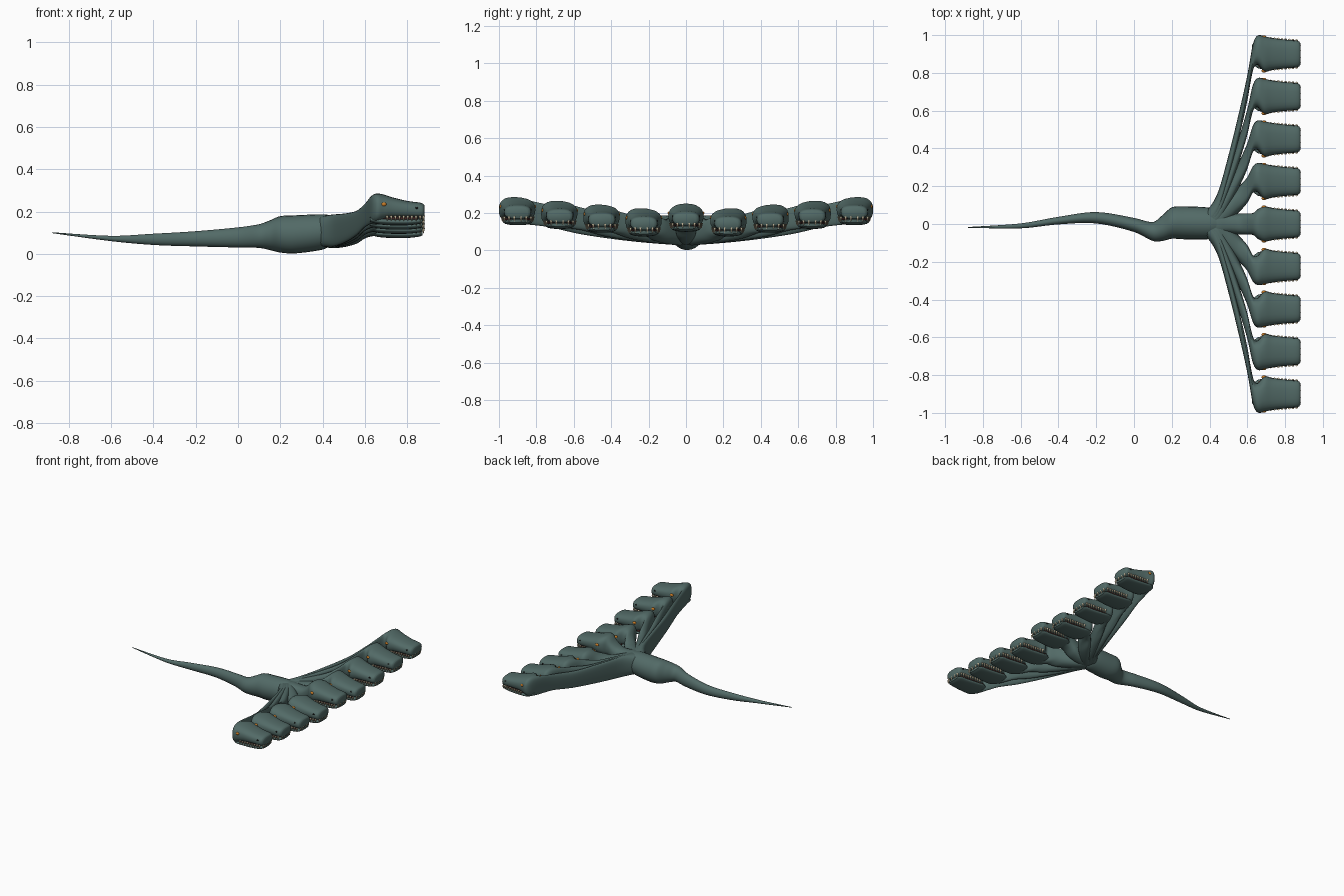
import bpy, bmesh, math
from mathutils import Matrix, Vector

cube = bpy.data.objects.get("Cube")
if cube:
    bpy.data.objects.remove(cube, do_unlink=True)


def material(name, rgb, rough=0.6):
    m = bpy.data.materials.new(name)
    m.use_nodes = True
    m.diffuse_color = (*rgb, 1)
    shader = next(n for n in m.node_tree.nodes if n.type == 'BSDF_PRINCIPLED')
    shader.inputs["Base Color"].default_value = (*rgb, 1)
    shader.inputs["Roughness"].default_value = rough
    return m


skin = material("teal_skin", (0.085, 0.145, 0.135))
ivory = material("ivory_teeth", (0.82, 0.7, 0.48))
amber = material("amber_eye", (0.58, 0.2, 0.02))
black = material("black", (0.01, 0.01, 0.01))
mouth_red = material("dark_mouth", (0.06, 0.02, 0.018))


def finish(name, bm, mat, angle=50):
    bmesh.ops.recalc_face_normals(bm, faces=bm.faces)
    mesh = bpy.data.meshes.new(name)
    bm.to_mesh(mesh)
    bm.free()
    mesh.materials.append(mat)
    obj = bpy.data.objects.new(name, mesh)
    bpy.context.collection.objects.link(obj)
    bpy.ops.object.select_all(action='DESELECT')
    obj.select_set(True)
    bpy.context.view_layer.objects.active = obj
    bpy.ops.object.shade_smooth_by_angle(angle=math.radians(angle))
    return obj


def refine(rows, steps):
    """Smooth curve through the given sections."""
    rows = [Vector(r) for r in rows]
    out = []
    for i in range(len(rows) - 1):
        a, b = rows[i], rows[i + 1]
        ta = (b - rows[max(i - 1, 0)]) / 2
        tb = (rows[min(i + 2, len(rows) - 1)] - a) / 2
        # Limit tangents where neighbouring spans differ in length
        span = b[0] - a[0]
        ta *= min(1, span / max(ta[0], 1e-6))
        tb *= min(1, span / max(tb[0], 1e-6))
        for k in range(steps):
            t = k / steps
            t2, t3 = t * t, t * t * t
            out.append(a * (2*t3 - 3*t2 + 1) + ta * (t3 - 2*t2 + t)
                       + b * (3*t2 - 2*t3) + tb * (t3 - t2))
    return out + [rows[-1]]


def loft(name, rows, mat, power=2.0, steps=4, sides=24):
    """Skin cross-sections (x, y, half width, top, bottom) along x."""
    bm = bmesh.new()
    rings = []
    for x, y, w, top, bottom in refine(rows, steps):
        ring = []
        for k in range(sides):
            a = math.tau * k / sides
            c, s = math.cos(a), math.sin(a)
            p = 2 / power
            ring.append(bm.verts.new((
                x, y + w * math.copysign(abs(c) ** p, c),
                (top + bottom) / 2 + (top - bottom) / 2 * math.copysign(abs(s) ** p, s))))
        rings.append(ring)
    for r, q in zip(rings, rings[1:]):
        for k in range(sides):
            n = (k + 1) % sides
            bm.faces.new((r[k], r[n], q[n], q[k]))
    bm.faces.new(rings[0])
    bm.faces.new(rings[-1])
    return finish(name, bm, mat)


def balls(name, centres, size, mat):
    bm = bmesh.new()
    for c in centres:
        bmesh.ops.create_uvsphere(
            bm, u_segments=12, v_segments=8, radius=1,
            matrix=Matrix.Translation(c) @ Matrix.Diagonal((*size, 1)))
    return finish(name, bm, mat)


# Body and winding tail
loft("body_and_tail", [
    (-0.88, -0.018, 0.002, 0.102, 0.098),
    (-0.6, -0.01, 0.013, 0.085, 0.06),
    (-0.4, 0.018, 0.02, 0.095, 0.042),
    (-0.2, 0.033, 0.03, 0.107, 0.035),
    (0, -0.005, 0.037, 0.125, 0.03),
    (0.1, -0.04, 0.05, 0.14, 0.028),
    (0.15, -0.022, 0.068, 0.158, 0.018),
    (0.2, 0.005, 0.083, 0.178, 0.006),
    (0.27, 0.006, 0.087, 0.182, 0.002),
    (0.4, 0.003, 0.083, 0.187, 0.02),
    (0.45, 0, 0.06, 0.18, 0.045),
], skin, steps=6)

# Neck and skull sections: x, sideways share, half width, top, bottom
NECK = [
    (0.37, 0, 0.05, 0.17, 0.04),
    (0.44, 0.1, 0.066, 0.185, 0.032),
    (0.5, 0.33, 0.066, 0.19, 0.05),
    (0.56, 0.6, 0.068, 0.203, 0.085),
    (0.6, 0.8, 0.068, 0.237, 0.125),
    (0.63, 0.96, 0.07, 0.273, 0.142),
    (0.655, 1, 0.078, 0.285, 0.146),
    (0.69, 1, 0.094, 0.28, 0.155),
    (0.73, 1, 0.085, 0.267, 0.164),
    (0.8, 1, 0.076, 0.25, 0.166),
    (0.855, 1, 0.072, 0.243, 0.166),
    (0.873, 1, 0.067, 0.238, 0.168),
    (0.881, 1, 0.056, 0.231, 0.174),
]
JAW = [
    (0.625, 0.05, 0.175, 0.15),
    (0.66, 0.077, 0.172, 0.14),
    (0.72, 0.077, 0.17, 0.135),
    (0.8, 0.07, 0.168, 0.135),
    (0.855, 0.064, 0.168, 0.141),
    (0.873, 0.05, 0.165, 0.148),
]


def teeth(name, y, drop):
    """Fangs hanging over the lip along both sides and the front."""
    bm = bmesh.new()
    spots = []
    for i in range(9):
        x = 0.705 + 0.0195 * i
        w = 0.083 - 0.075 * (x - 0.705)
        spots += [(x, w), (x, -w)]
    spots += [(0.876, s * w) for s in (-1, 1) for w in (0.018, 0.046)]
    for x, w in spots:
        bmesh.ops.create_cone(
            bm, segments=8, radius1=0.0075, radius2=0.001, depth=0.026,
            cap_ends=True,
            matrix=Matrix.Translation((x, y + w, 0.168 + drop))
            @ Matrix.Rotation(math.pi, 4, 'X'))
    finish(name, bm, ivory, 60)


def hydra_head(label, y, top):
    drop = top - 0.285
    side = (y > 0) - (y < 0)
    rows = []
    for x, share, w, hi, lo in NECK:
        d = drop * min(1, max(0, (x - 0.4) / 0.22)) ** 1.5
        lean = 0.02 * side if 0.62 < x < 0.67 else 0
        # The middle neck runs straight, so it stays slimmer
        slim = 0.012 if not side and 0.45 < x < 0.64 else 0
        rows.append((x, y * share + lean, w - slim, hi + d, lo + d))
    loft(label + "_neck_and_skull", rows, skin, power=2.6)
    loft(label + "_lower_jaw",
         [(x, y, w, hi + drop, lo + drop) for x, w, hi, lo in JAW], skin, power=2.3)
    # Dark lining in the groove between lip and jaw
    loft(label + "_mouth_lining",
         [(0.66, y, 0.07, 0.176 + drop, 0.158 + drop),
          (0.85, y, 0.056, 0.176 + drop, 0.158 + drop)], mouth_red, power=4)
    teeth(label + "_teeth", y, drop)
    pair = (-1, 1)
    balls(label + "_eyes", [(0.688, y + s * 0.089, 0.234 + drop) for s in pair],
          (0.014, 0.009, 0.01), amber)
    balls(label + "_nostrils", [(0.845, y + s * 0.07, 0.217 + drop) for s in pair],
          (0.007, 0.005, 0.005), black)


# Middle head, then mirrored pairs rising outward
hydra_head("middle", 0, 0.25)
for i, label in enumerate(("inner", "second", "third", "outer")):
    for s, hand in ((1, "left"), (-1, "right")):
        hydra_head(f"{label}_{hand}", s * 0.225 * (i + 1), 0.225 + 0.02 * i)
